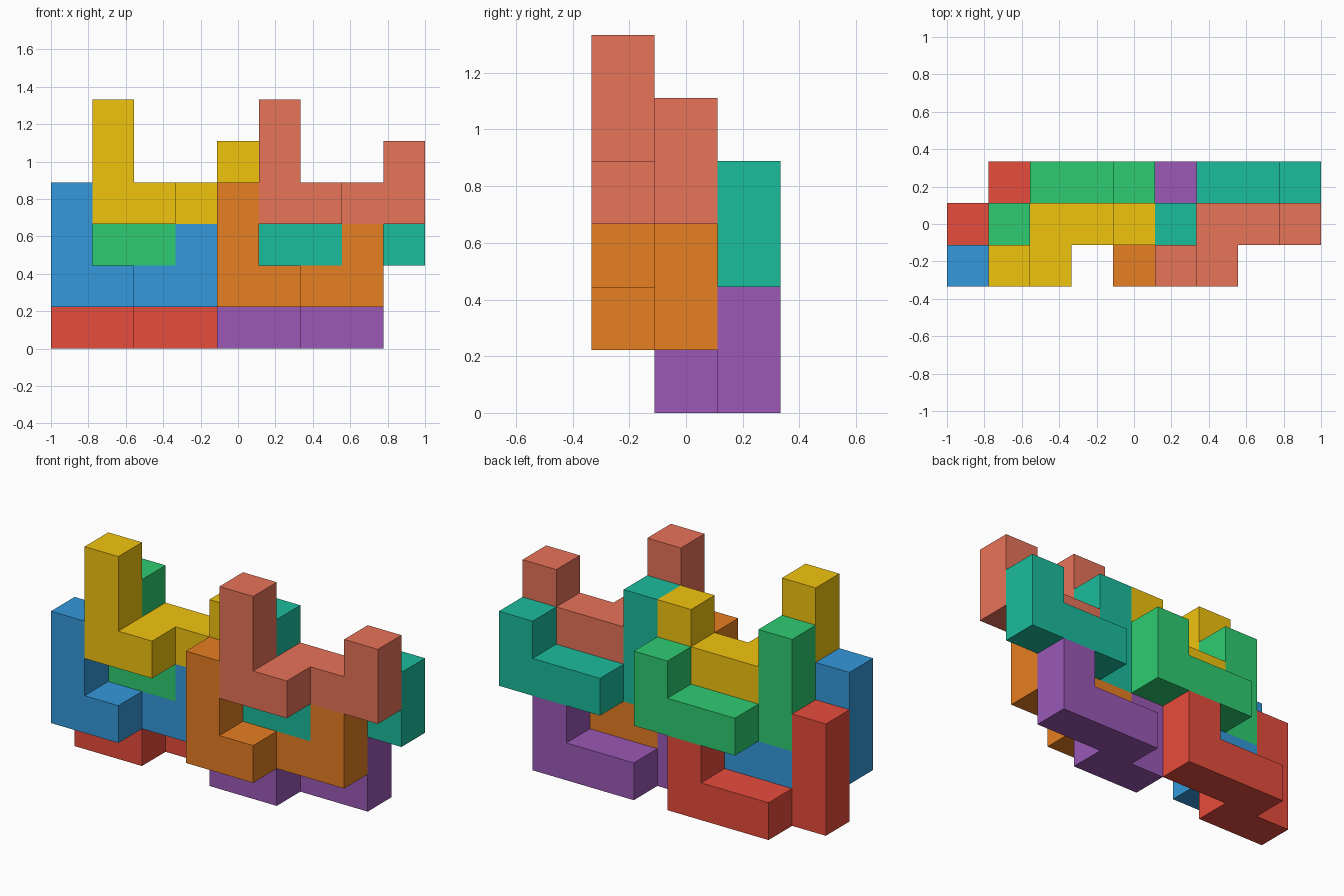
import bpy, bmesh

if "Cube" in bpy.data.objects:
    bpy.data.objects.remove(bpy.data.objects["Cube"])

U = 2 / 9  # edge of one cube cell

# Cells of the repeated puzzle piece: front L, then back L, as (x, y, z)
PIECE = [(0, 0, 0), (0, 0, 1), (0, 0, 2), (1, 0, 0),
         (1, 1, 0), (2, 1, 0), (3, 1, 0), (3, 1, 1)]

# Colour name: (hex colour, cell position of the piece's tall column base)
PIECES = {
    "red":    ("e74c3c", (0, 1, 0)),
    "purple": ("9b59b6", (4, 1, 0)),
    "blue":   ("3498db", (0, 0, 1)),
    "orange": ("e67e22", (4, 0, 1)),
    "green":  ("2ecc71", (1, 1, 2)),
    "teal":   ("1abc9c", (5, 1, 2)),
    "yellow": ("f1c40f", (1, 0, 3)),
    "salmon": ("e87358", (5, 0, 3)),
}


def linear(code):
    """Hex colour to linear RGBA."""
    rgb = [int(code[n:n + 2], 16) / 255 for n in (0, 2, 4)]
    return [c / 12.92 if c <= 0.04045 else ((c + 0.055) / 1.055) ** 2.4 for c in rgb] + [1]


def piece_mesh(name):
    """Join the cells into one solid: outer faces only, flat areas merged."""
    bm = bmesh.new()
    verts = {}

    def vert(p):
        if p not in verts:
            verts[p] = bm.verts.new([c * U for c in p])
        return verts[p]

    for cell in PIECE:
        for axis in range(3):
            for side in (0, 1):
                nb = list(cell)
                nb[axis] += 2 * side - 1
                if tuple(nb) in PIECE:
                    continue
                b, c = (axis + 1) % 3, (axis + 2) % 3
                loop = []
                for db, dc in ((0, 0), (1, 0), (1, 1), (0, 1)):
                    p = list(cell)
                    p[axis] += side
                    p[b] += db
                    p[c] += dc
                    loop.append(vert(tuple(p)))
                bm.faces.new(loop if side else loop[::-1])
    bmesh.ops.dissolve_limit(bm, angle_limit=0.01, verts=bm.verts[:], edges=bm.edges[:])
    mesh = bpy.data.meshes.new(name)
    bm.to_mesh(mesh)
    bm.free()
    return mesh


# Eight interlocking copies
for colour, (code, (i, j, k)) in PIECES.items():
    name = colour + "_piece"
    ob = bpy.data.objects.new(name, piece_mesh(name))
    ob.location = (i * U - 1, (j - 1.5) * U, k * U)
    mat = bpy.data.materials.new(colour)
    mat.diffuse_color = linear(code)
    mat.use_nodes = True
    mat.node_tree.nodes["Principled BSDF"].inputs["Base Color"].default_value = mat.diffuse_color
    ob.data.materials.append(mat)
    bpy.context.collection.objects.link(ob)
